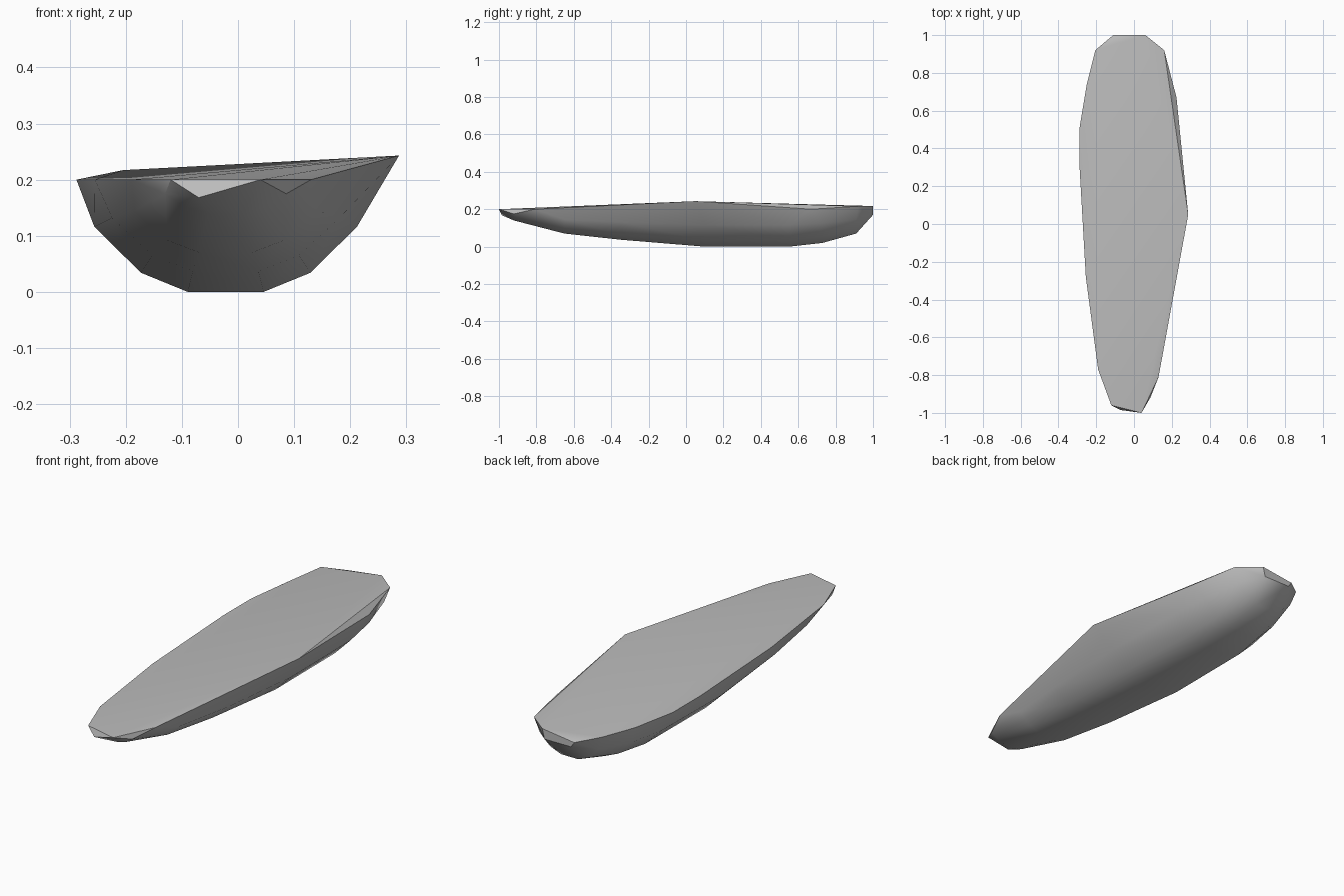
import bpy, bmesh, math

cube = bpy.data.objects.get("Cube")
if cube:
    bpy.data.objects.remove(cube, do_unlink=True)

grey = bpy.data.materials.new("plain grey")
grey.use_nodes = True
colour = (0.5, 0.5, 0.5, 1)
grey.diffuse_color = colour
grey.node_tree.nodes["Principled BSDF"].inputs["Base Color"].default_value = colour

# Uneven deck rim, from the bow along the left-hand edge and back
rim = [(.04, -1, .2), (-.12, -.96, .2), (-.19, -.77, .2), (-.255, -.28, .2),
       (-.288, .3, .2), (-.288, .51, .2), (-.25, .74, .205), (-.205, .92, .217),
       (-.11, 1, .195), (.06, 1, .217), (.16, .92, .216), (.225, .67, .2),
       (.287, .05, .243), (.13, -.81, .2)]
bow_nick = [(-.07, -.985, .168)]

# Hull sections: station, keel height, rim half width
sections = [(-.92, .14, .12), (-.65, .07, .18), (-.35, .037, .225),
            (.1, 0, .26), (.55, 0, .255), (.73, .02, .225), (.91, .07, .175)]
# Half profile: share of the rim width, share of the depth
profile = [(.26, 0), (.58, .17), (.9, .58)]
centre, rim_height = -.022, .2

points = rim + bow_nick
for y, keel, width in sections:
    for across, up in profile:
        z = keel + (rim_height - keel) * up
        points += [(centre + side * width * across, y, z) for side in (-1, 1)]
# Foot of the stern plate
points += [(centre + side * .07, 1, .17) for side in (-1, 1)]

# Wrap all sections in one closed shell
bm = bmesh.new()
for p in points:
    bm.verts.new(p)
hull = bmesh.ops.convex_hull(bm, input=bm.verts)
spare = {v for v in hull["geom_interior"] + hull["geom_unused"]
         if isinstance(v, bmesh.types.BMVert)}
bmesh.ops.delete(bm, geom=list(spare), context="VERTS")
bmesh.ops.recalc_face_normals(bm, faces=bm.faces)

mesh = bpy.data.meshes.new("hull")
bm.to_mesh(mesh)
bm.free()
mesh.materials.append(grey)
body = bpy.data.objects.new("hull", mesh)
bpy.context.collection.objects.link(body)
bpy.context.view_layer.objects.active = body
body.select_set(True)
bpy.ops.object.shade_smooth_by_angle(angle=math.radians(30))
